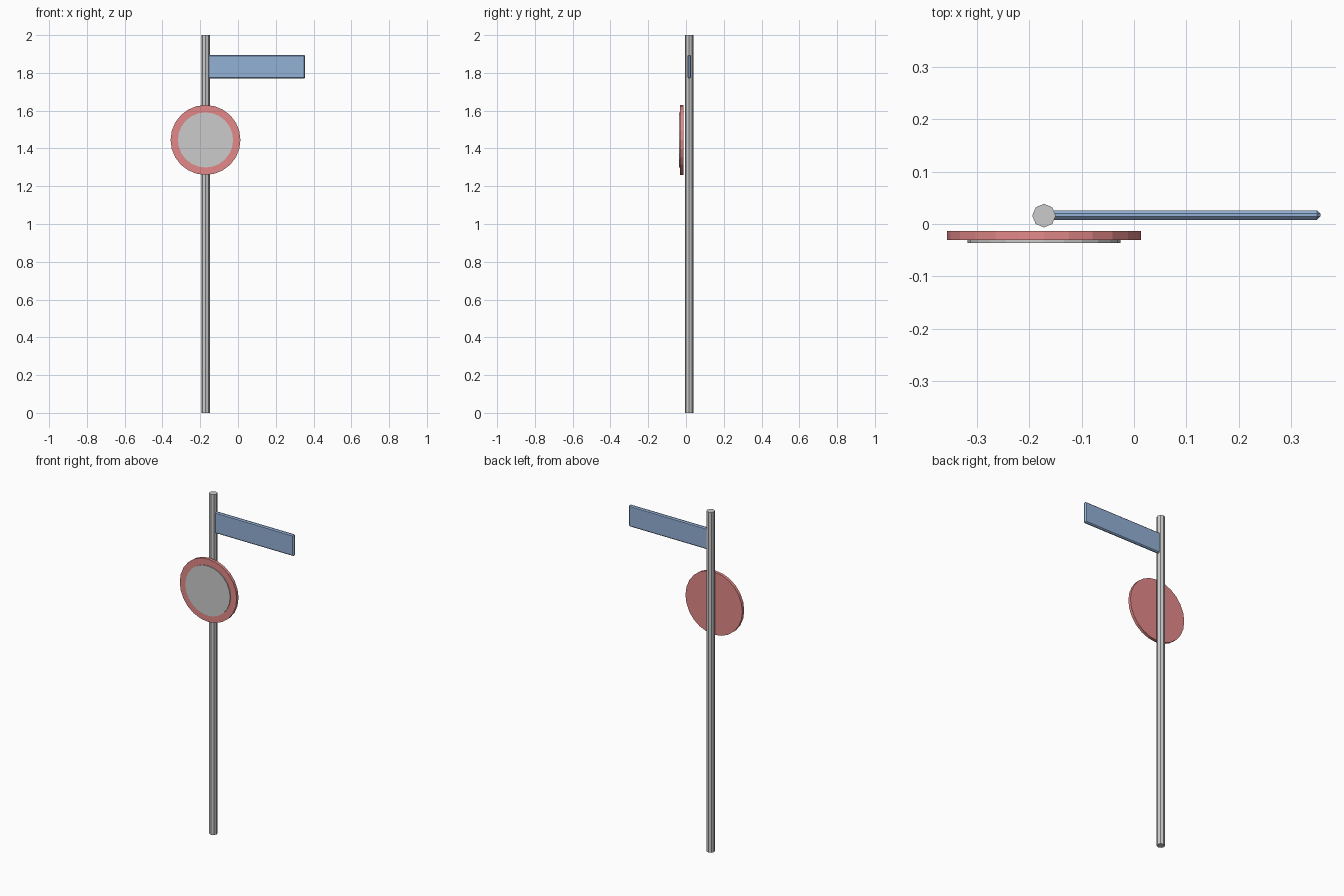
import bpy, math

if "Cube" in bpy.data.objects:
    bpy.data.objects.remove(bpy.data.objects["Cube"])

POLE_X, POLE_Y = -0.172, 0.016
DISC_Z = 1.445


def material(name, color):
    m = bpy.data.materials.new(name)
    m.diffuse_color = color
    m.use_nodes = True
    m.node_tree.nodes["Principled BSDF"].inputs["Base Color"].default_value = m.diffuse_color
    return m


def cylinder(name, sides, radius, depth, loc, rot=(0, 0, 0), mat=None):
    bpy.ops.mesh.primitive_cylinder_add(vertices=sides, radius=radius, depth=depth,
                                        location=loc, rotation=rot)
    ob = bpy.context.object
    ob.name = name
    if mat:
        ob.data.materials.append(mat)
    return ob


def facing_disc(name, radius, y_front, y_back, mat=None):
    return cylinder(name, 24, radius, y_back - y_front,
                    (POLE_X, (y_front + y_back) / 2, DISC_Z),
                    (math.pi / 2, 0, 0), mat)


red = material("sign_red", (0.77, 0.25, 0.25, 1))
blue = material("sign_blue", (0.29, 0.44, 0.67, 1))

# Octagonal pole
cylinder("pole", 8, 0.0225, 2.0, (POLE_X, POLE_Y, 1.0))

# Round sign: red plate with a raised plain face
facing_disc("round_sign_rim", 0.185, -0.031, -0.0135, red)
facing_disc("round_sign_face", 0.146, -0.036, -0.030)

# Street name blade with chamfered edges
x0, x1 = POLE_X, 0.356
bpy.ops.mesh.primitive_cube_add(size=1, location=((x0 + x1) / 2, POLE_Y + 0.001, 1.833))
blade = bpy.context.object
blade.name = "street_sign_blade"
blade.scale = (x1 - x0, 0.018, 0.126)
bpy.ops.object.transform_apply(location=False, rotation=False, scale=True)
blade.data.materials.append(blue)
bevel = blade.modifiers.new("edge_chamfer", 'BEVEL')
bevel.width = 0.006
bevel.segments = 1
